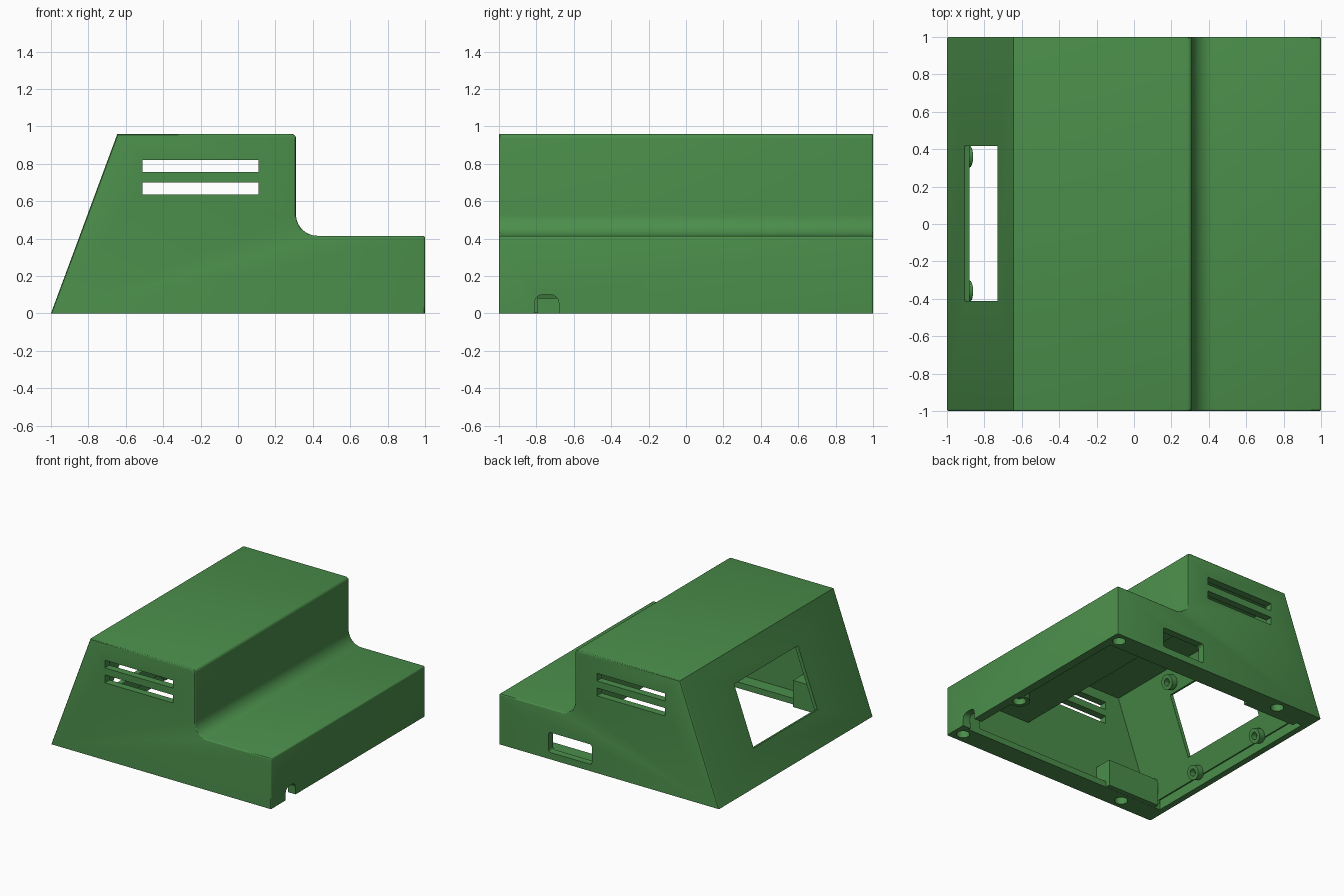
import bpy, bmesh, math
from mathutils import Matrix, Vector

if "Cube" in bpy.data.objects:
    bpy.data.objects.remove(bpy.data.objects["Cube"])

green = bpy.data.materials.new("green plastic")
green.diffuse_color = (0.07, 0.27, 0.07, 1)
green.use_nodes = True
green.node_tree.nodes["Principled BSDF"].inputs["Base Color"].default_value = green.diffuse_color
TILT = math.atan2(0.355, 0.96)            # lean of the sloped face


def finish(name, bm):
    bmesh.ops.recalc_face_normals(bm, faces=bm.faces)
    me = bpy.data.meshes.new(name)
    bm.to_mesh(me)
    bm.free()
    me.materials.append(green)
    ob = bpy.data.objects.new(name, me)
    bpy.context.collection.objects.link(ob)
    return ob


def prism(name, pts, y0, y1, bevel=0):
    """Extrude an (x, z) outline along y, optionally easing the end edges."""
    bm = bmesh.new()
    face = bm.faces.new([bm.verts.new((x, y0, z)) for x, z in pts])
    res = bmesh.ops.extrude_face_region(bm, geom=[face])
    bmesh.ops.translate(bm, vec=(0, y1 - y0, 0),
                        verts=[v for v in res["geom"] if isinstance(v, bmesh.types.BMVert)])
    if bevel:
        edges = [e for e in bm.edges
                 if abs(e.verts[0].co.y - e.verts[1].co.y) < 1e-5
                 and max(v.co.z for v in e.verts) > 0.001]
        bmesh.ops.bevel(bm, geom=edges, offset=bevel, segments=3, profile=0.5, affect='EDGES')
    return finish(name, bm)


def box(name, lo, hi):
    return prism(name, [(lo[0], lo[2]), (hi[0], lo[2]), (hi[0], hi[2]), (lo[0], hi[2])], lo[1], hi[1])


def cylinder(name, base, length, r, angle=0):
    """Cylinder rising from base along z, tipped about y by angle."""
    bm = bmesh.new()
    mat = (Matrix.Translation(base) @ Matrix.Rotation(angle, 4, 'Y')
           @ Matrix.Translation((0, 0, length / 2)))
    bmesh.ops.create_cone(bm, cap_ends=True, segments=32, radius1=r, radius2=r,
                          depth=length, matrix=mat)
    return finish(name, bm)


def arc(cx, cz, r, a0, a1, n=8):
    return [(cx + r * math.cos(math.radians(a0 + (a1 - a0) * i / n)),
             cz + r * math.sin(math.radians(a0 + (a1 - a0) * i / n))) for i in range(n + 1)]


def rounded(x0, z0, x1, z1, r):
    return (arc(x1 - r, z1 - r, r, 0, 90, 5) + arc(x0 + r, z1 - r, r, 90, 180, 5)
            + arc(x0 + r, z0 + r, r, 180, 270, 5) + arc(x1 - r, z0 + r, r, 270, 360, 5))


def combine(target, tool, op):
    mod = target.modifiers.new("bool", 'BOOLEAN')
    mod.operation, mod.object, mod.solver = op, tool, 'EXACT'
    bpy.context.view_layer.objects.active = target
    bpy.ops.object.modifier_apply(modifier=mod.name)
    bpy.data.objects.remove(tool)


def cut(tool):
    combine(case, tool, 'DIFFERENCE')


def add(tool):
    combine(case, tool, 'UNION')


# outer body: sloped panel, tall hood, coved step, low deck
outline = ([(-1, 0), (-0.645, 0.96)] + arc(0.285, 0.935, 0.025, 90, 0, 5)
           + arc(0.425, 0.53, 0.115, 180, 270, 14) + arc(0.988, 0.403, 0.012, 90, 0, 3) + [(1, 0)])
case = prism("enclosure", outline, -1, 1, bevel=0.01)

# hollow interior and narrower bottom opening that leaves a flange
cut(prism("cavity", [(-0.95, 0.05), (-0.635, 0.90), (0.25, 0.90), (0.25, 0.36),
                     (0.94, 0.36), (0.94, 0.05)], -0.94, 0.94))
cut(box("opening", (-0.95, -0.83, -0.1), (0.93, 0.83, 0.08)))

# screw blocks and their holes
for s in (-1, 1):
    ya, yb = sorted((s * 0.79, s * 0.97))
    add(box("rear_block", (-0.90, ya, 0.001), (-0.42, yb, 0.22)))
    ya, yb = sorted((s * 0.832, s * 0.97))
    add(box("corner_post", (0.82, ya, 0.02), (0.97, yb, 0.2)))
add(cylinder("middle_lug", (0.91, -0.26, 0.001), 0.05, 0.08))
for x, y in ((-0.64, -0.914), (-0.64, 0.914), (0.915, -0.914), (0.915, 0.914), (0.91, -0.26)):
    cut(cylinder("screw_hole", (x, y, -0.1), 0.25, 0.05))

# display window, cut square to the sloped face
window = box("window", (-0.1, -0.412, -0.255), (0.1, 0.416, 0.255))
window.data.transform(Matrix.Translation((-0.8175, 0, 0.493)) @ Matrix.Rotation(TILT, 4, 'Y'))
cut(window)

# display standoffs behind the sloped face
inward = Vector((math.cos(TILT), 0, -math.sin(TILT)))
for x, z in ((-0.88, 0.09), (-0.625, 0.78)):
    for y in (-0.36, 0.36):
        tip = Vector((x, y, z))
        add(cylinder("standoff", tip - inward * 0.065, 0.065, 0.058, TILT + math.pi / 2))
        cut(cylinder("standoff_hole", tip - inward * 0.05, 0.1, 0.028, TILT + math.pi / 2))

# vent slots through both sides
for z0, z1 in ((0.635, 0.70), (0.757, 0.82)):
    cut(box("vent", (-0.51, -1.2, z0), (0.11, 1.2, z1)))

# back port
cut(prism("port", rounded(0.155, 0.056, 0.55, 0.22, 0.02), 0.85, 1.2))

# cable notch in the low end
notch = prism("notch", rounded(-0.81, -0.2, -0.68, 0.10, 0.045), -1.2, -0.85)
notch.data.transform(Matrix.Rotation(math.pi / 2, 4, 'Z'))
cut(notch)

bpy.ops.object.select_all(action='DESELECT')
case.select_set(True)
bpy.context.view_layer.objects.active = case
bpy.ops.object.shade_smooth_by_angle(angle=math.radians(30))
